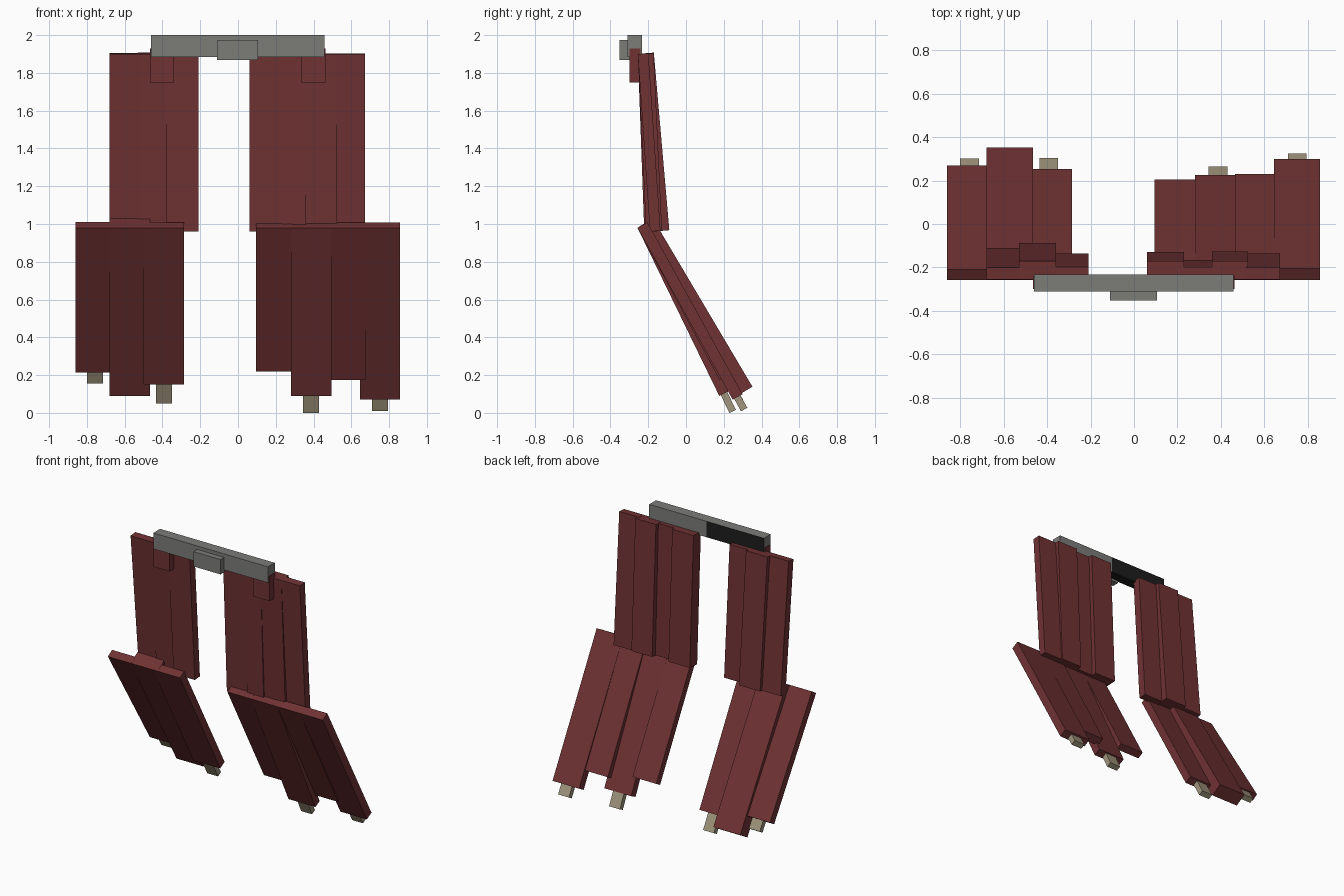
import bpy
from math import atan2, sin, cos, hypot
from mathutils import Matrix, Vector

if "Cube" in bpy.data.objects:
    bpy.data.objects.remove(bpy.data.objects["Cube"], do_unlink=True)


def material(name, rgb):
    m = bpy.data.materials.new(name)
    m.use_nodes = True
    m.diffuse_color = (*rgb, 1)
    m.node_tree.nodes["Principled BSDF"].inputs["Base Color"].default_value = (*rgb, 1)
    return m


RED = material("dark red cloth", (0.162, 0.032, 0.034))
GREY = material("grey metal", (0.2, 0.2, 0.19))
TAN = material("tan wood", (0.35, 0.30, 0.205))
BLACK = material("black", (0.012, 0.013, 0.012))


def box(name, lo, hi, mat):
    """Axis-aligned box between two corners."""
    bpy.ops.mesh.primitive_cube_add(size=1)
    ob = bpy.context.object
    ob.name = name
    lo, hi = Vector(lo), Vector(hi)
    ob.data.transform(Matrix.Translation((lo + hi) / 2) @ Matrix.Diagonal((*(hi - lo), 1)))
    ob.data.materials.append(mat)
    return ob


def hang(ob, y, z, angle):
    """Swing a box built below the origin back by an angle and hang it at y, z."""
    ob.data.transform(Matrix.Translation((0, y, z)) @ Matrix.Rotation(angle, 4, 'X'))


# Upper panels: x range, thickness, backward drift at the bottom
TOP_Y, TOP_Z, DROP = -0.255, 1.9, 0.94
upper = [
    ("right", -0.68, -0.53, 0.055, 0.090), ("right", -0.53, -0.36, 0.085, 0.082),
    ("right", -0.38, -0.21, 0.058, 0.062), ("left", 0.06, 0.23, 0.084, 0.042),
    ("left", 0.23, 0.36, 0.056, 0.034), ("left", 0.36, 0.525, 0.084, 0.044),
    ("left", 0.515, 0.673, 0.056, 0.064),
]
for side, x0, x1, thick, drift in upper:
    panel = box(side + "_upper_panel", (x0, 0, -hypot(drift, DROP)), (x1, thick, 0), RED)
    hang(panel, TOP_Y, TOP_Z, atan2(drift, DROP))

# Lower panels: x range, thickness, bottom front y and z, tab centre and length
KNEE_Y, KNEE_Z = -0.257, 0.98
lower = [
    ("right", -0.86, -0.675, 0.056, 0.222, 0.215, -0.757, 0.075),
    ("right", -0.68, -0.465, 0.095, 0.270, 0.090, None, 0),
    ("right", -0.50, -0.285, 0.057, 0.204, 0.150, -0.392, 0.12),
    ("left", 0.095, 0.285, 0.050, 0.160, 0.220, None, 0),
    ("left", 0.28, 0.495, 0.055, 0.176, 0.090, 0.387, 0.105),
    ("left", 0.465, 0.675, 0.060, 0.177, 0.175, None, 0),
    ("left", 0.645, 0.857, 0.060, 0.247, 0.070, 0.752, 0.075),
]
for side, x0, x1, thick, y, z, tab, extra in lower:
    dy, dz = y - KNEE_Y, KNEE_Z - z
    length, angle = hypot(dy, dz), atan2(dy, dz)
    panel = box(side + "_lower_panel", (x0, 0, -length), (x1, thick, 0), RED)
    hang(panel, KNEE_Y, KNEE_Z, angle)
    if tab is not None:
        stub = box(side + "_end_tab", (tab - 0.043, 0.009, -length - extra),
                   (tab + 0.043, 0.047, -length + 0.05), TAN)
        hang(stub, KNEE_Y, KNEE_Z, angle)

# Collar bar in two halves; the right half is black at the back and underneath
box("left_collar_bar", (0, -0.31, 1.885), (0.457, -0.233, 2), GREY)
bar = box("right_collar_bar", (-0.46, -0.31, 1.885), (0, -0.233, 2), GREY)
bar.data.materials.append(BLACK)
for face in bar.data.polygons:
    if face.normal.y > 0.5 or face.normal.z < -0.5:
        face.material_index = 1

# Centre clasp and the two shoulder straps
box("collar_clasp", (-0.11, -0.352, 1.868), (0.107, -0.3, 1.975), GREY)
for side, x in (("right", -0.402), ("left", 0.398)):
    box(side + "_strap", (x - 0.064, -0.3, 1.75), (x + 0.064, -0.24, 1.93), RED)
